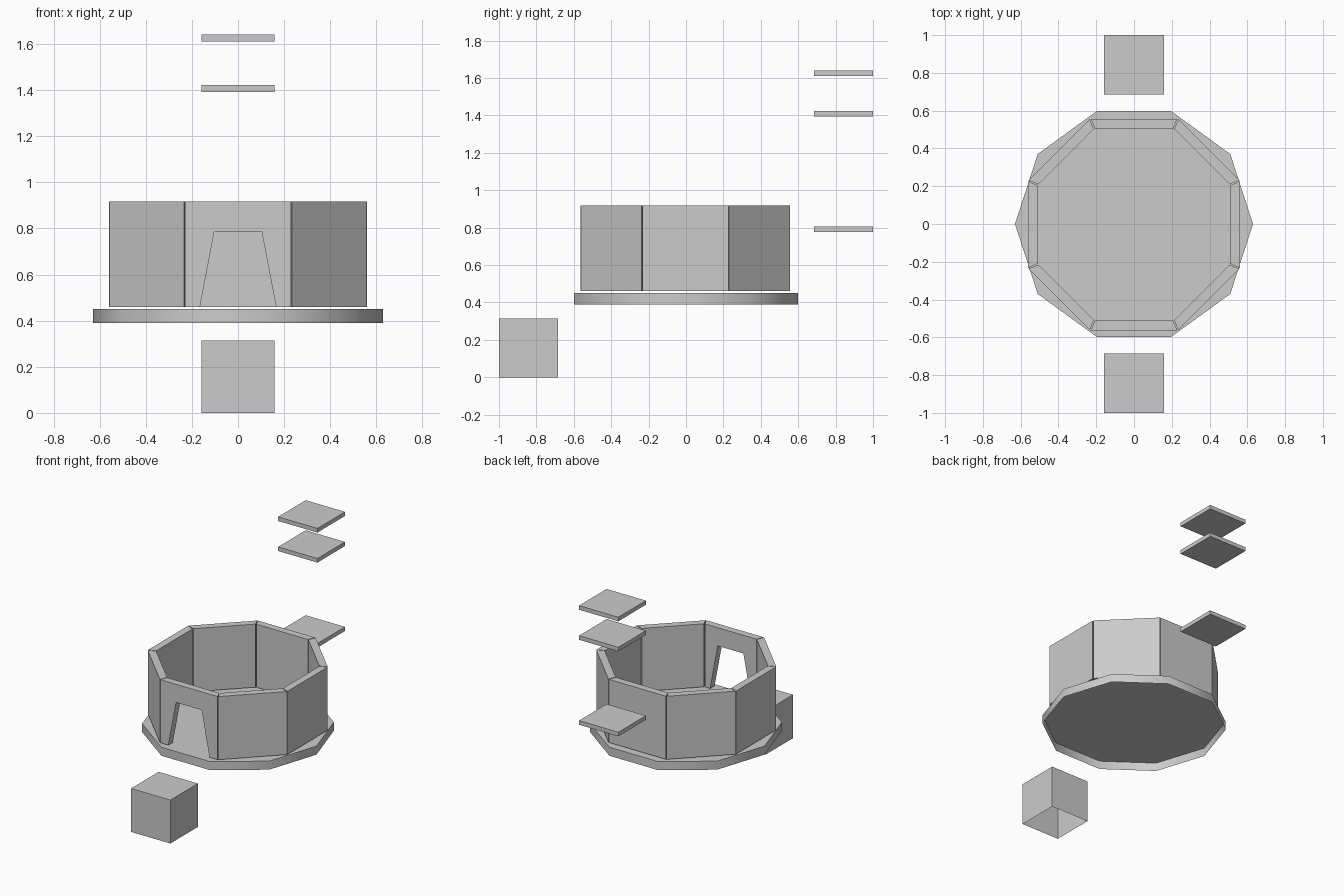
import bpy, bmesh
from math import radians
from mathutils import Matrix

if "Cube" in bpy.data.objects:
    bpy.data.objects.remove(bpy.data.objects["Cube"])


def make_object(name, bm):
    mesh = bpy.data.meshes.new(name)
    bm.to_mesh(mesh)
    bm.free()
    ob = bpy.data.objects.new(name, mesh)
    bpy.context.collection.objects.link(ob)
    return ob


def remove_bottom(bm):
    low = [f for f in bm.faces if f.normal.z < -0.9]
    bmesh.ops.delete(bm, geom=low, context='FACES_ONLY')


def box(name, size, centre, open_bottom=False):
    bm = bmesh.new()
    mat = Matrix.Translation(centre) @ Matrix.Diagonal((*size, 1))
    bmesh.ops.create_cube(bm, size=1, matrix=mat)
    bm.normal_update()
    if open_bottom:
        remove_bottom(bm)
    return make_object(name, bm)


def panel(name, profile, angle):
    """Wall panel with mitred ends: xz profile on the outer face, narrower inside."""
    bm = bmesh.new()
    outer = [bm.verts.new((x, -OUTER, z)) for x, z in profile]
    inner = []
    for x, z in profile:
        if abs(x) == HALF:
            x *= HALF_IN / HALF
        inner.append(bm.verts.new((x, -INNER, z)))
    bm.faces.new(outer)
    bm.faces.new(inner[::-1])
    n = len(profile)
    for i in range(n):
        j = (i + 1) % n
        bm.faces.new((outer[i], inner[i], inner[j], outer[j]))
    bmesh.ops.recalc_face_normals(bm, faces=bm.faces)
    bm.transform(Matrix.Translation((0, -0.003, 0)) @ Matrix.Rotation(angle, 4, 'Z'))
    return make_object(name, bm)


# Ten-sided base tray, hollow underneath, with a smooth rim
bm = bmesh.new()
bmesh.ops.create_cone(bm, cap_ends=True, segments=10, radius1=0.63, radius2=0.63, depth=0.062)
if abs(max(bm.verts, key=lambda v: v.co.y).co.x) < 0.01:
    bm.transform(Matrix.Rotation(radians(90), 4, 'Z'))
bm.transform(Matrix.Translation((0, 0, 0.42)))
bm.normal_update()
remove_bottom(bm)
base = make_object("base", bm)
bpy.context.view_layer.objects.active = base
base.select_set(True)
bpy.ops.object.shade_smooth_by_angle(angle=radians(40))
base.select_set(False)

# Ring of eight wall panels, the front one with a tapered doorway
OUTER, INNER = 0.56, 0.508
HALF, HALF_IN = 0.229, 0.207
LOW, HIGH, DOOR = 0.46, 0.918, 0.786
plain = [(-HALF, LOW), (HALF, LOW), (HALF, HIGH), (-HALF, HIGH)]
door = [(-HALF, LOW), (-0.165, LOW), (-0.103, DOOR), (0.103, DOOR),
        (0.165, LOW), (HALF, LOW), (HALF, HIGH), (-HALF, HIGH)]
panel("door_wall", door, 0)
for k in range(1, 8):
    panel(f"wall_{k}", plain, radians(45 * k))

# Block in front, open underneath
S = 0.315
box("front_block", (S, S, S), (0, -1 + S / 2, S / 2), open_bottom=True)

# Floating plates behind
for i, z in enumerate((0.792, 1.408, 1.626)):
    box(f"plate_{i + 1}", (S, S, 0.03), (0, 1 - S / 2, z))
